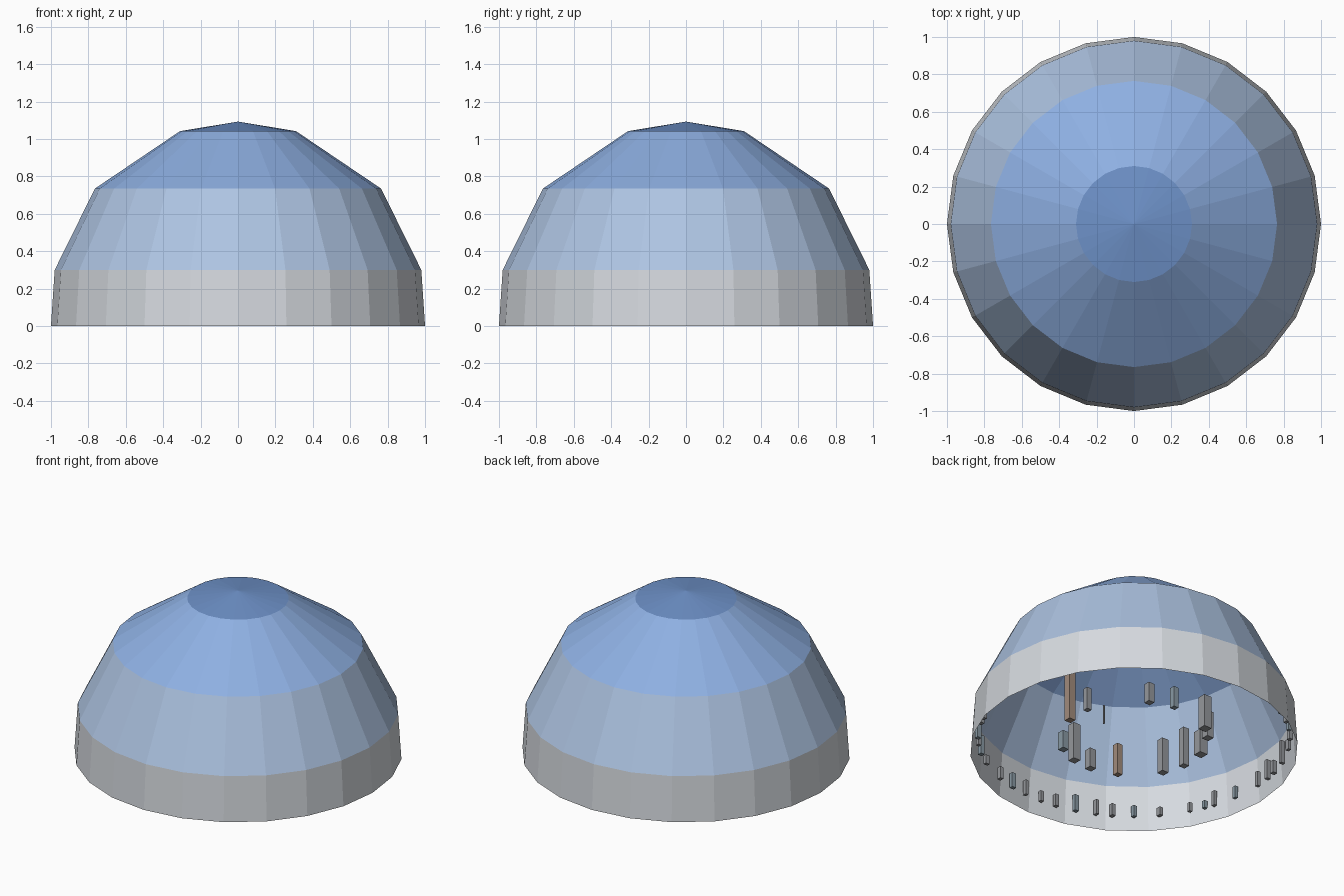
import bpy, bmesh, math, random

if "Cube" in bpy.data.objects:
    bpy.data.objects.remove(bpy.data.objects["Cube"])

random.seed(7)
SIDES = 24
BASE_Z = 0.075


def material(name, rgb):
    m = bpy.data.materials.new(name)
    m.diffuse_color = (*rgb, 1)
    m.use_nodes = True
    m.node_tree.nodes["Principled BSDF"].inputs["Base Color"].default_value = m.diffuse_color
    return m


def finish(bm, name, mats):
    me = bpy.data.meshes.new(name)
    bm.to_mesh(me)
    bm.free()
    for m in mats:
        me.materials.append(m)
    ob = bpy.data.objects.new(name, me)
    bpy.context.collection.objects.link(ob)
    return ob


# Sky dome: open faceted shell, one colour per band
sky_mats = [material("haze", (0.67, 0.70, 0.74)),
            material("pale_sky", (0.42, 0.55, 0.76)),
            material("mid_sky", (0.27, 0.43, 0.76)),
            material("deep_sky", (0.155, 0.285, 0.58))]
profile = [(1.0, 0.0), (0.98, 0.30), (0.765, 0.735), (0.31, 1.042)]
bm = bmesh.new()
rings = []
for r, z in profile:
    rings.append([bm.verts.new((r * math.cos(math.tau * i / SIDES),
                                r * math.sin(math.tau * i / SIDES), z))
                  for i in range(SIDES)])
apex = bm.verts.new((0, 0, 1.093))
for i in range(SIDES):
    j = (i + 1) % SIDES
    for band in range(3):
        lo, hi = rings[band], rings[band + 1]
        bm.faces.new((lo[i], lo[j], hi[j], hi[i])).material_index = band
    bm.faces.new((rings[3][i], rings[3][j], apex)).material_index = 3
finish(bm, "sky_dome", sky_mats)

# Skyline blocks
tower_mats = [material("concrete", (0.30, 0.31, 0.33)),
              material("brick", (0.36, 0.26, 0.20)),
              material("glass", (0.25, 0.32, 0.37))]


def add_box(bm, x, y, w, d, h, mat=0):
    before = set(bm.faces)
    verts = bmesh.ops.create_cube(bm, size=1)["verts"]
    for v in verts:
        v.co = (x + v.co.x * w, y + v.co.y * d, BASE_Z + (v.co.z + 0.5) * h)
    for f in set(bm.faces) - before:
        f.material_index = mat


def polar(r, deg):
    a = math.radians(215 - deg)
    return r * math.cos(a), r * math.sin(a)


# Inner ring of towers: angle, height, width, colour
inner = [(8, .23, .048, 0), (27.6, .26, .044, 0), (49.5, .16, .058, 0),
         (76, .18, .05, 0), (91, .22, .058, 0), (132, .14, .036, 2),
         (153, .13, .044, 0), (-156, .15, .036, 0), (-135, .40, .046, 1),
         (-88, .12, .046, 2), (-69, .25, .052, 0), (-51, .13, .048, 0),
         (-27.7, .21, .04, 1)]
bm = bmesh.new()
for deg, h, w, mat in inner:
    add_box(bm, *polar(0.45, deg), w, w, h, mat)
finish(bm, "inner_towers", tower_mats)

# Thin mast
bm = bmesh.new()
add_box(bm, *polar(0.26, -150), 0.008, 0.008, 0.13)
finish(bm, "mast", tower_mats)

# Outer ring: far half as seen, other half varied the same way
outer = [(-74, .08), (-66, .1), (-59, .1), (-51.6, .07), (-45, .08), (-37, .11),
         (-29, .1), (-23, .08), (-15, .075), (-5.5, .055), (6, .06), (12, .05),
         (16, .1), (25.5, .08), (37.6, .1), (44, .13), (48.7, .085),
         (56.7, .155), (66.8, .07), (74.5, .08), (81.4, .09)]
outer += [(deg, random.uniform(.05, .13))
          for deg in [88 + 7.5 * k + random.uniform(-2, 2) for k in range(26)]]
bm = bmesh.new()
for deg, h in outer:
    add_box(bm, *polar(0.95, deg), random.uniform(.02, .032),
            random.uniform(.02, .032), h, random.choice((0, 0, 2)))
finish(bm, "outer_skyline", tower_mats)
